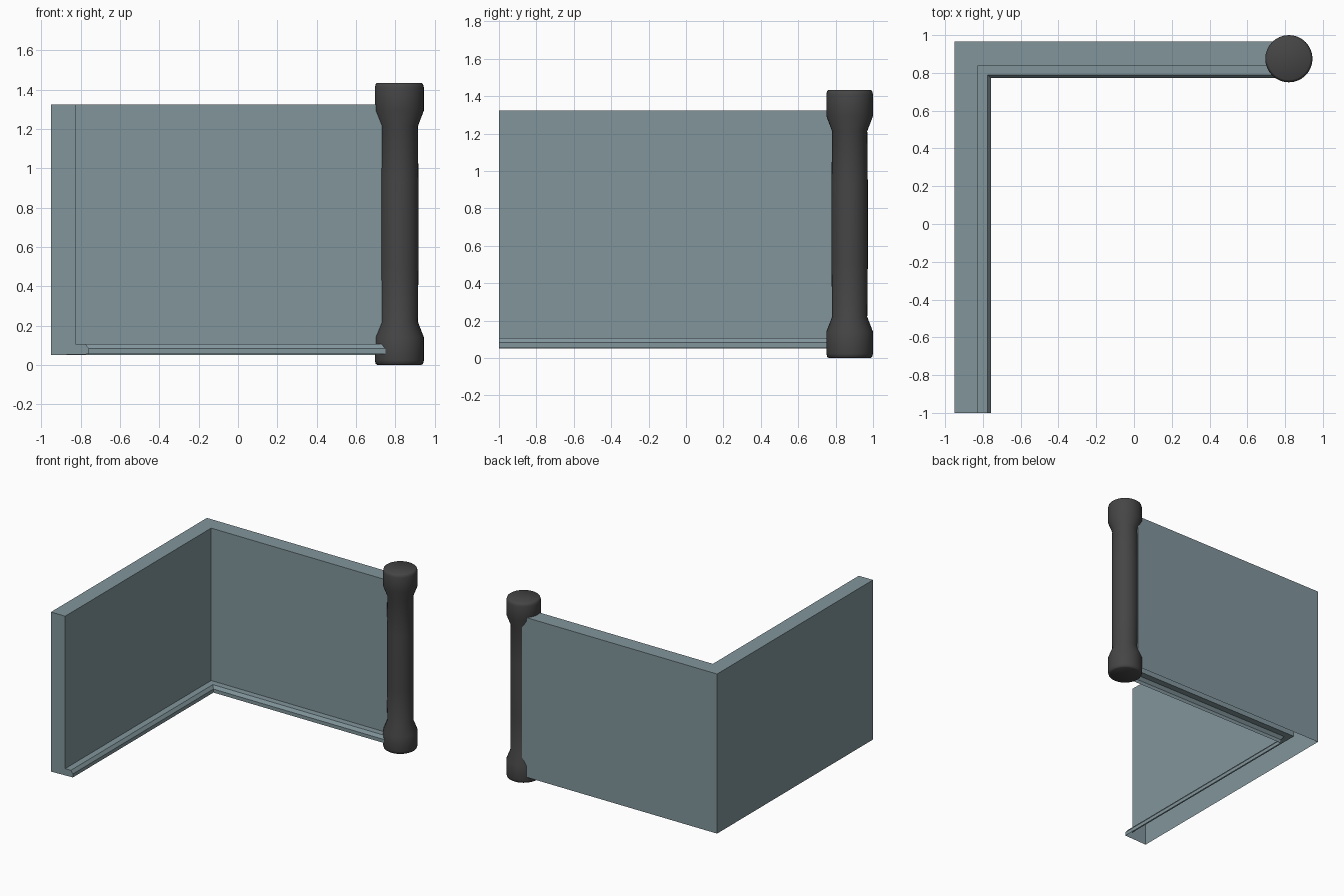
import bpy, bmesh, math

if "Cube" in bpy.data.objects:
    bpy.data.objects.remove(bpy.data.objects["Cube"])


def material(name, color):
    m = bpy.data.materials.new(name)
    m.diffuse_color = (*color, 1)
    m.use_nodes = True
    m.node_tree.nodes["Principled BSDF"].inputs["Base Color"].default_value = m.diffuse_color
    return m


def finish(name, bm, mat):
    bmesh.ops.recalc_face_normals(bm, faces=bm.faces)
    mesh = bpy.data.meshes.new(name)
    bm.to_mesh(mesh)
    bm.free()
    obj = bpy.data.objects.new(name, mesh)
    bpy.context.collection.objects.link(obj)
    mesh.materials.append(mat)
    return obj


wall_mat = material("blue_grey", (0.22, 0.30, 0.33))
post_mat = material("dark_grey", (0.06, 0.06, 0.06))

# Corner wall with skirting: (inward offset, height) profile mitred along an L,
# open along the underside
profile = [(0, 0.05), (0, 1.323), (0.125, 1.323), (0.125, 0.107),
           (0.175, 0.107), (0.193, 0.083), (0.193, 0.055)]
bm = bmesh.new()
sections = []
for corner in ((-0.95, -1.0, 1, 0), (-0.95, 0.965, 1, -1), (0.77, 0.965, 0, -1)):
    x, y, dx, dy = corner
    sections.append([bm.verts.new((x + dx * d, y + dy * d, z)) for d, z in profile])
for a, b in zip(sections, sections[1:]):
    for i in range(len(profile) - 1):
        bm.faces.new((a[i], a[i + 1], b[i + 1], b[i]))
for end in (sections[0], sections[-1]):
    bm.faces.new(end)
finish("corner_wall", bm, wall_mat)

# Round end post with a thicker foot and head
cx, cy, sides = 0.82, 0.875, 32
post = [(0.112, 0), (0.12, 0.006), (0.125, 0.024), (0.125, 0.14), (0.094, 0.22),
        (0.097, 0.50), (0.097, 0.93), (0.094, 1.213), (0.125, 1.294),
        (0.125, 1.41), (0.12, 1.428), (0.112, 1.434)]
bm = bmesh.new()
rings = []
for r, z in post:
    rings.append([bm.verts.new((cx + r * math.cos(2 * math.pi * k / sides),
                                cy + r * math.sin(2 * math.pi * k / sides), z))
                  for k in range(sides)])
for a, b in zip(rings, rings[1:]):
    for k in range(sides):
        n = (k + 1) % sides
        bm.faces.new((a[k], a[n], b[n], b[k]))
bm.faces.new(rings[0])
bm.faces.new(rings[-1])
obj = finish("end_post", bm, post_mat)
bpy.context.view_layer.objects.active = obj
obj.select_set(True)
bpy.ops.object.shade_smooth_by_angle(angle=math.radians(40))
